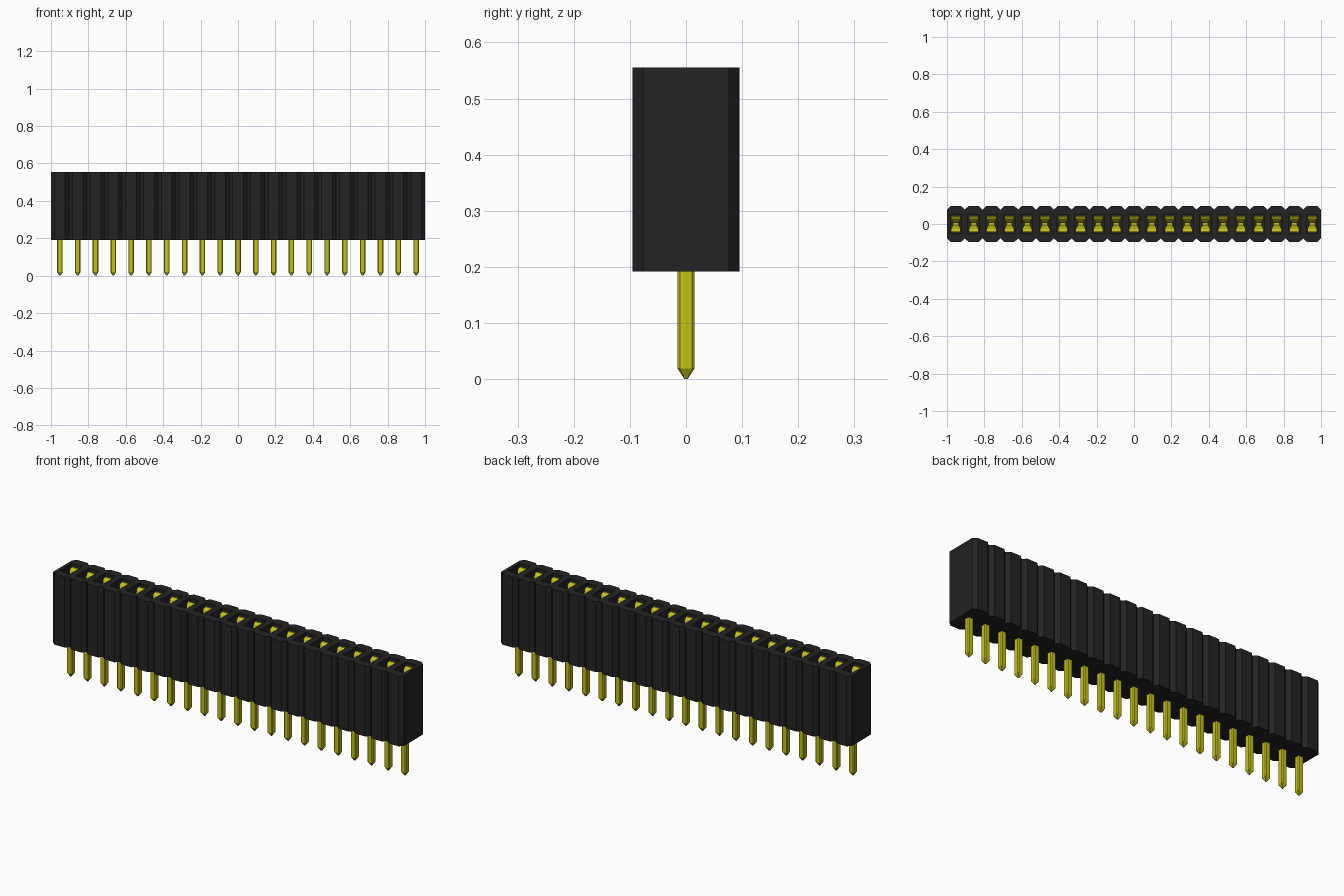
import bpy
import bmesh

COUNT = 21
PITCH = 2 / COUNT
BOTTOM, TOP, FLOOR = 0.192, 0.555, 0.25

if "Cube" in bpy.data.objects:
    bpy.data.objects.remove(bpy.data.objects["Cube"])


def material(name, colour):
    mat = bpy.data.materials.new(name)
    mat.use_nodes = True
    mat.diffuse_color = colour
    bsdf = mat.node_tree.nodes["Principled BSDF"]
    bsdf.inputs["Base Color"].default_value = colour
    bsdf.inputs["Roughness"].default_value = 0.6
    return mat


def finish(bm, name, mat):
    bmesh.ops.remove_doubles(bm, verts=bm.verts, dist=0.0001)
    bmesh.ops.recalc_face_normals(bm, faces=bm.faces)
    mesh = bpy.data.meshes.new(name)
    bm.to_mesh(mesh)
    bm.free()
    mesh.materials.append(mat)
    obj = bpy.data.objects.new(name, mesh)
    bpy.context.collection.objects.link(obj)
    return obj


def ring(bm, hx, hy, cx, cy, z, x=0):
    """Rectangle with cut corners, counter-clockwise from the right side."""
    pts = [(hx, cy - hy), (hx, hy - cy), (hx - cx, hy), (cx - hx, hy),
           (-hx, hy - cy), (-hx, cy - hy), (cx - hx, -hy), (hx - cx, -hy)]
    return [bm.verts.new((x + px, py, z)) for px, py in pts]


def bridge(bm, a, b, skip=()):
    for i in range(len(a)):
        if i not in skip:
            j = (i + 1) % len(a)
            bm.faces.new((a[i], a[j], b[j], b[i]))


def array(obj):
    mod = obj.modifiers.new("repeat", "ARRAY")
    mod.count = COUNT
    mod.use_relative_offset = False
    mod.use_constant_offset = True
    mod.constant_offset_displace = (PITCH, 0, 0)
    obj.location.x = -(COUNT - 1) / 2 * PITCH


black = material("black plastic", (0.017, 0.017, 0.017, 1))
gold = material("yellow metal", (0.55, 0.54, 0.008, 1))

# Housing: joined segments, each with a socket opening in the top
bm = bmesh.new()
for k in range(COUNT):
    x = (k - (COUNT - 1) / 2) * PITCH
    low, high = [ring(bm, PITCH / 2, 0.095, 0.019, 0.018, z, x) for z in (BOTTOM, TOP)]
    rim, base = [ring(bm, 0.03, 0.05, 0.001, 0.001, z, x) for z in (TOP, FLOOR)]
    # Walls shared by neighbours are left out
    skip = ([0] if k < COUNT - 1 else []) + ([4] if k > 0 else [])
    bridge(bm, low, high, skip)
    bridge(bm, high, rim)
    bridge(bm, rim, base)
    bm.faces.new(base)
    bm.faces.new(low[::-1])
finish(bm, "housing", black)

# Pins: square posts with bevelled edges and pointed tips
bm = bmesh.new()
rings = [ring(bm, h, h, c, c, z) for h, c, z in
         ((0.003, 0.001, 0), (0.015, 0.004, 0.019), (0.015, 0.004, FLOOR + 0.01))]
for a, b in zip(rings, rings[1:]):
    bridge(bm, a, b)
bm.faces.new(rings[0][::-1])
bm.faces.new(rings[-1])
array(finish(bm, "pins", gold))

# Spring contacts: pairs of leaves that pinch together inside each socket
bm = bmesh.new()
leaf = [(0.028, 0.034, FLOOR), (0.028, 0.034, 0.36), (0.016, 0.012, 0.48),
        (0.026, 0.032, 0.53), (0.026, 0.046, 0.54)]
for side in (-1, 1):
    loops = []
    for hx, y, z in leaf:
        loops.append([bm.verts.new((px, side * py, z)) for px, py in
                      ((-hx, y), (hx, y), (hx, y - 0.006), (-hx, y - 0.006))])
    for a, b in zip(loops, loops[1:]):
        bridge(bm, a, b)
    bm.faces.new(loops[0])
    bm.faces.new(loops[-1])
array(finish(bm, "spring_contacts", gold))
